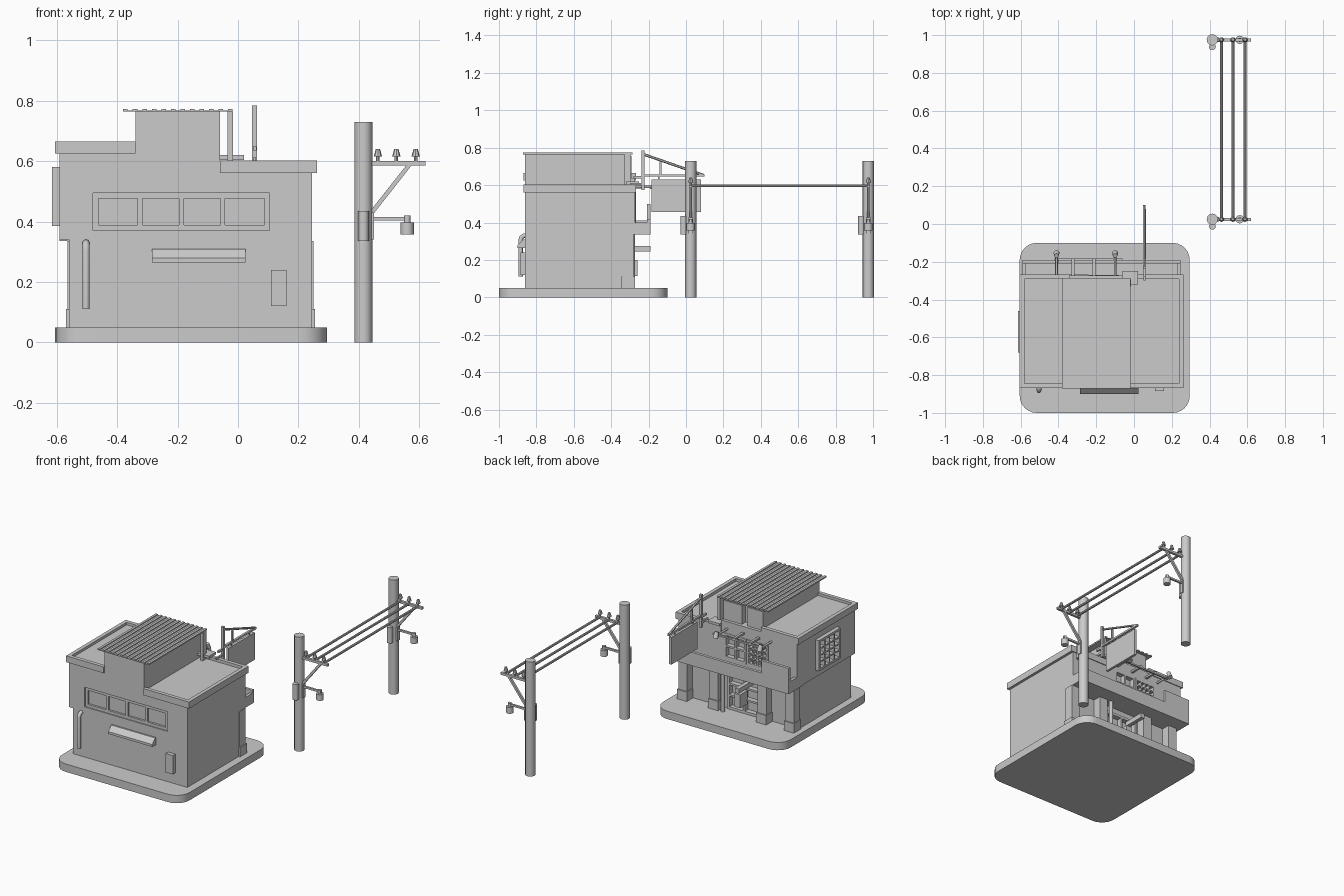
import bpy, bmesh, math
from mathutils import Vector

if "Cube" in bpy.data.objects:
    bpy.data.objects.remove(bpy.data.objects["Cube"])


def mesh_obj(name, bm):
    bmesh.ops.recalc_face_normals(bm, faces=bm.faces)
    me = bpy.data.meshes.new(name)
    bm.to_mesh(me)
    bm.free()
    ob = bpy.data.objects.new(name, me)
    bpy.context.collection.objects.link(ob)
    return ob


def add_box(bm, x0, x1, y0, y1, z0, z1):
    r = bmesh.ops.create_cube(bm, size=1)
    for v in r['verts']:
        v.co = Vector((x0 + (v.co.x + .5) * (x1 - x0), y0 + (v.co.y + .5) * (y1 - y0), z0 + (v.co.z + .5) * (z1 - z0)))


def boxes(name, *bs):
    bm = bmesh.new()
    for b in bs:
        add_box(bm, *b)
    return mesh_obj(name, bm)


def prism(name, pts, axis, a, b):
    """Extrude a 2D profile along an axis: xz along y, yz along x, xy along z."""
    put = {'y': lambda p, t: (p[0], t, p[1]), 'x': lambda p, t: (t, p[0], p[1]), 'z': lambda p, t: (p[0], p[1], t)}[axis]
    bm = bmesh.new()
    f = bm.faces.new([bm.verts.new(put(p, a)) for p in pts])
    ext = bmesh.ops.extrude_face_region(bm, geom=[f])
    d = Vector(put((0, 0), b - a))
    for v in ext['geom']:
        if isinstance(v, bmesh.types.BMVert):
            v.co += d
    return mesh_obj(name, bm)


def smooth(ob):
    bpy.ops.object.select_all(action='DESELECT')
    bpy.context.view_layer.objects.active = ob
    ob.select_set(True)
    bpy.ops.object.shade_smooth_by_angle(angle=math.radians(40))


def cyl(name, p, q, r, r2=None, n=12):
    p, q = Vector(p), Vector(q)
    bm = bmesh.new()
    bmesh.ops.create_cone(bm, cap_ends=True, segments=n, radius1=r, radius2=r if r2 is None else r2, depth=(q - p).length)
    rot = (q - p).to_track_quat('Z', 'Y')
    for v in bm.verts:
        v.co = rot @ v.co + (p + q) / 2
    ob = mesh_obj(name, bm)
    smooth(ob)
    return ob


def tube(name, pts, r):
    cu = bpy.data.curves.new(name, 'CURVE')
    cu.dimensions = '3D'
    cu.bevel_depth = r
    cu.bevel_resolution = 2
    cu.use_fill_caps = True
    s = cu.splines.new('POLY')
    s.points.add(len(pts) - 1)
    for pt, c in zip(s.points, pts):
        pt.co = (*c, 1)
    ob = bpy.data.objects.new(name, cu)
    bpy.context.collection.objects.link(ob)
    return ob


def cut(ob, *b):
    c = boxes('cutter', b)
    m = ob.modifiers.new('cut', 'BOOLEAN')
    m.operation = 'DIFFERENCE'
    m.object = c
    m.solver = 'EXACT'
    bpy.context.view_layer.objects.active = ob
    bpy.ops.object.modifier_apply(modifier=m.name)
    bpy.data.objects.remove(c)


def lattice(name, u0, u1, z0, z1, nu, nz, frame, bar, box):
    """Window frame with bars; box(u0, u1, z0, z1) places it on a wall."""
    bs = [box(u0, u0 + frame, z0, z1), box(u1 - frame, u1, z0, z1),
          box(u0 + frame, u1 - frame, z0, z0 + frame), box(u0 + frame, u1 - frame, z1 - frame, z1)]
    for i in range(1, nu):
        c = u0 + frame + (u1 - u0 - 2 * frame) * i / nu
        bs.append(box(c - bar / 2, c + bar / 2, z0 + frame, z1 - frame))
    for i in range(1, nz):
        c = z0 + frame + (z1 - z0 - 2 * frame) * i / nz
        bs.append(box(u0 + frame, u1 - frame, c - bar / 2, c + bar / 2))
    return boxes(name, *bs)


# rounded ground slab
R, base = .09, []
for cx, cy, a in ((.205, -.19, 0), (-.515, -.19, 90), (-.515, -.91, 180), (.205, -.91, 270)):
    base += [(cx + R * math.cos(math.radians(a + t)), cy + R * math.sin(math.radians(a + t))) for t in range(0, 91, 15)]
smooth(prism('ground_slab', base, 'z', 0, .05))

# building body, with recessed ground floor, stepped tower back and window openings
body = prism('building_body', [(-.56, .05), (.245, .05), (.245, .56), (-.06, .56), (-.06, .765), (-.34, .765),
                               (-.34, .625), (-.59, .625), (-.59, .34), (-.56, .34)], 'y', -.86, -.273)
cut(body, -1, 1, -.335, 0, .04, .335)
cut(body, -.35, -.05, -.33, 0, .635, .8)
cut(body, -.48, .105, -.9, -.84, .37, .495)
cut(body, -.63, -.575, -.67, -.47, .40, .57)
cut(body, -.30, -.06, -.36, -.3, .05, .30)
cut(body, -.39, -.08, -.30, -.2, .40, .56)

# windows and doors
lattice('front_window', -.48, .105, .37, .495, 4, 1, .018, .016, lambda a, b, c, d: (a, b, -.853, -.838, c, d))
lattice('side_window', -.68, -.46, .385, .58, 4, 4, .014, .009, lambda a, b, c, d: (-.615, -.575, a, b, c, d))
lattice('balcony_lattice_window', -.39, -.24, .40, .56, 4, 4, .014, .008, lambda a, b, c, d: (a, b, -.30, -.268, c, d))
lattice('balcony_door', -.235, -.08, .40, .56, 2, 2, .014, .012, lambda a, b, c, d: (a, b, -.30, -.27, c, d))
lattice('entrance_door', -.30, -.06, .05, .30, 2, 3, .016, .012, lambda a, b, c, d: (a, b, -.36, -.328, c, d))

# roof parapets: raised rims round a lower deck
for name, x0, x1, z0, z1, rims in (('left_parapet', -.605, -.34, .625, .665, (1, 0)),
                                   ('right_parapet', -.06, .262, .56, .602, (0, 1))):
    y0, y1, w = -.868, -.268, .024
    bs = [(x0, x1, y0, y0 + w, z0, z1), (x0, x1, y1 - w, y1, z0, z1), (x0, x1, y0 + w, y1 - w, z0, z0 + .024)]
    bs.append((x0, x0 + w, y0 + w, y1 - w, z0, z1) if rims[0] else (x1 - w, x1, y0 + w, y1 - w, z0, z1))
    boxes(name, *bs)

# corrugated tower roof, its post and the two boxes on the tower back
boxes('corrugated_roof', (-.38, -.018, -.872, -.285, .764, .767),
      *[(-.38 + i * .0316, -.365 + i * .0316, -.872, -.285, .767, .773) for i in range(12)])
boxes('roof_post', (-.035, -.017, -.33, -.295, .58, .765), (-.06, .02, -.32, -.25, .604, .62))
boxes('tower_back_boxes', (-.19, -.06, -.335, -.292, .635, .755), (-.34, -.23, -.335, -.292, .635, .755))

# balcony, with a taller screen at one end
boxes('balcony', (-.59, .245, -.335, -.19, .335, .35), (-.40, .245, -.208, -.19, .35, .42),
      (-.59, -.40, -.208, -.19, .35, .50), (-.59, -.572, -.275, -.208, .35, .41), (.227, .245, -.275, -.208, .35, .40))

# ground floor columns with plinths
for i, x in enumerate((-.535, -.34, 0, .22)):
    boxes(f'column_{i}', (x - .03, x + .03, -.34, -.28, .11, .335), (x - .035, x + .035, -.345, -.272, .05, .11))
cyl('back_downpipe', (-.06, -.285, .05), (-.06, -.285, .335), .012)
boxes('hanging_sign', (-.24, -.215, -.335, -.19, .245, .275))
boxes('letter_box', (-.2, -.16, -.335, -.26, .115, .2))

# front details: awning, bent pipe, meter box
prism('front_awning', [(-.86, .31), (-.87, .31), (-.90, .28), (-.90, .265), (-.86, .265)], 'x', -.285, .025)
tube('front_pipe', [(-.503, -.85, .33), (-.503, -.868, .329), (-.503, -.88, .32), (-.503, -.884, .305), (-.503, -.884, .11)], .012)
boxes('meter_box', (.11, .16, -.885, -.855, .12, .24))

# balcony spot lamps on bent arms, and a rail between them
for x in (-.41, -.10):
    tube('spot_arm', [(x, -.29, .59), (x, -.18, .59), (x, -.165, .6)], .007)
    cyl('spot_lamp', (x, -.168, .612), (x, -.154, .575), .012, .016)
boxes('rail', (-.42, -.06, -.192, -.182, .578, .588), *[(x, x + .015, -.28, -.182, .585, .597) for x in (-.33, -.22)])

# hanging sign frame on the back wall
boxes('sign_post', (.047, .063, -.238, -.222, .575, .785), (.05, .06, -.30, -.222, .60, .612), (.049, .061, -.28, -.222, .635, .648))
boxes('sign_bar', (.048, .062, -.23, .10, .645, .657), (.051, .059, -.142, -.132, .657, .725),
      *[(.052, .058, y, y + .008, .625, .648) for y in (-.15, .03)])
cyl('sign_stay', (.055, -.228, .765), (.055, .095, .653), .007, n=6)
boxes('sign_panel', (.047, .063, -.185, .08, .457, .63))

# utility poles with cross arm, insulators, canister and lamp
for y in (.025, .975):
    cyl('utility_pole', (.415, y, 0), (.415, y, .73), .03)
    boxes('cross_arm', (.415, .62, y - .008, y + .008, .585, .6))
    prism('arm_brace', [(.44, .415), (.44, .438), (.556, .585), (.574, .585)], 'y', y - .007, y + .007)
    for x in (.463, .524, .588):
        cyl('insulator_pin', (x, y, .6), (x, y, .62), .006, n=8)
        cyl('insulator', (x, y, .615), (x, y, .64), .014, .007, n=8)
    cyl('pole_canister', (.415, y - .037, .335), (.415, y - .037, .435), .018)
    boxes('lamp_bracket', (.435, .45, y - .012, y + .012, .34, .43), (.44, .57, y - .006, y + .006, .403, .415))
    cyl('lamp_cap', (.56, y, .395), (.56, y, .42), .011)
    cyl('street_lamp', (.56, y, .358), (.56, y, .397), .022)

# power wires
for x in (.463, .524, .588):
    cyl('wire', (x, .025, .596), (x, .975, .596), .0075, n=8)
